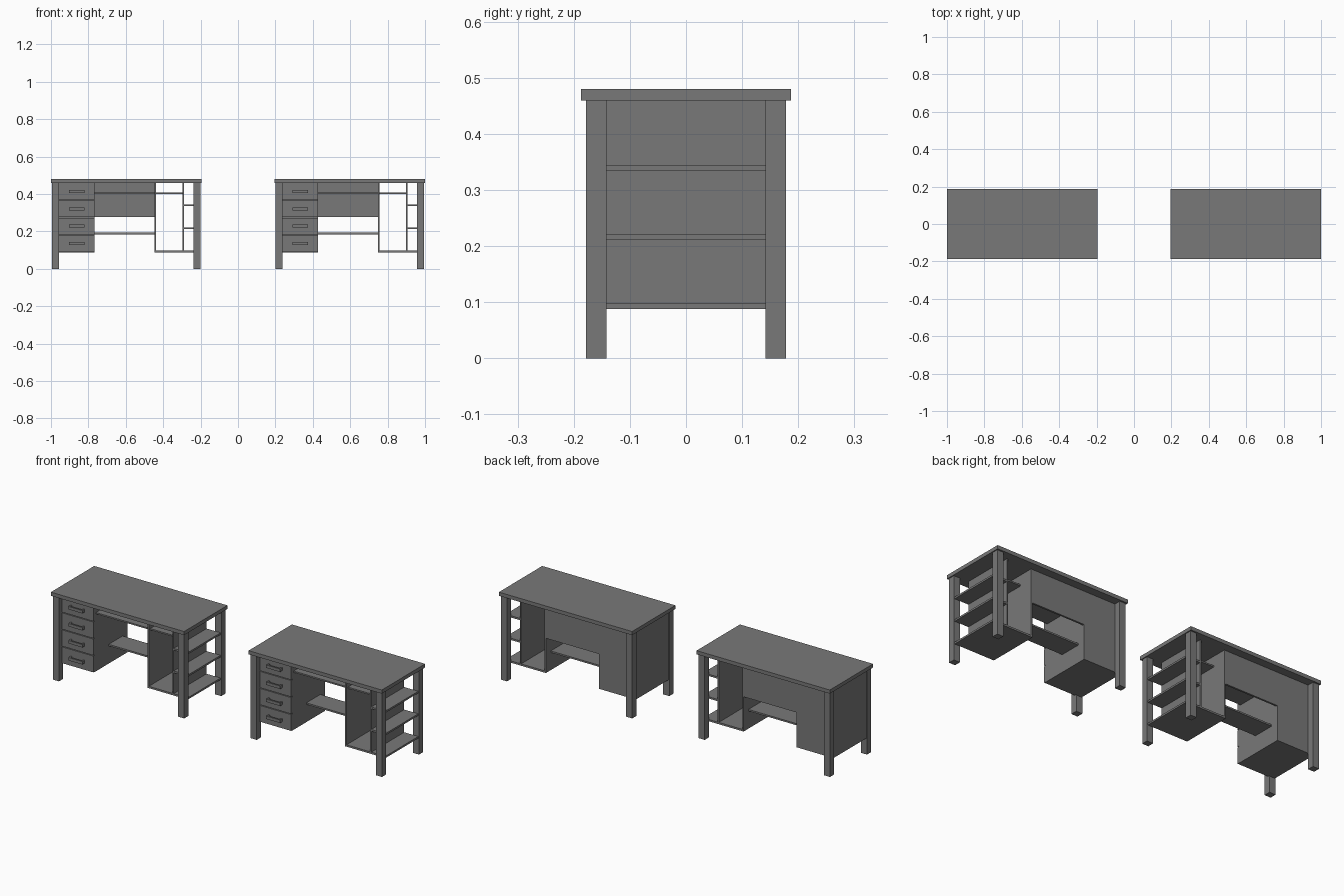
import bpy
import bmesh
from mathutils import Matrix, Vector

cube = bpy.data.objects.get("Cube")
if cube:
    bpy.data.objects.remove(cube, do_unlink=True)

grey = bpy.data.materials.new("dark grey wood")
grey.use_nodes = True
colour = (0.19, 0.19, 0.19, 1)
grey.diffuse_color = colour
grey.node_tree.nodes["Principled BSDF"].inputs["Base Color"].default_value = colour

DESK_X = 0.5975      # each desk's distance from the middle
TOP_Z = 0.46         # underside of the tabletop
BASE_Z = 0.088       # underside of the drawers and shelves
OUT, LEG_IN = 0.397, 0.36
DEPTH = 0.142        # half depth between the legs
BOARD = 0.01


def box(bm, x, y, z):
    """Add a box given (low, high) ranges on the three axes."""
    ranges = (x, y, z)
    centre = Vector([(a + b) / 2 for a, b in ranges])
    size = [b - a for a, b in ranges]
    matrix = Matrix.Translation(centre) @ Matrix.Diagonal((*size, 1))
    bmesh.ops.create_cube(bm, size=1, matrix=matrix)


def part(name, *boxes):
    """Make one part from boxes and place it in both desks."""
    bm = bmesh.new()
    for b in boxes:
        box(bm, *b)
    mesh = bpy.data.meshes.new(name)
    bm.to_mesh(mesh)
    bm.free()
    mesh.materials.append(grey)
    for side, place in (("right", -DESK_X), ("left", DESK_X)):
        obj = bpy.data.objects.new(f"{side}_desk_{name}", mesh)
        obj.location.x = place
        bpy.context.collection.objects.link(obj)


full = (-DEPTH, DEPTH)
upright = (BASE_Z, TOP_Z)

# Tabletop and legs
part("tabletop", ((-0.4025, 0.4025), (-0.187, 0.187), (TOP_Z, 0.48)))
for sx, x_name in ((-1, "right"), (1, "left")):
    for sy, y_name in ((-1, "front"), (1, "back")):
        x = sorted((sx * LEG_IN, sx * OUT))
        y = sorted((sy * DEPTH, sy * 0.178))
        part(f"{y_name}_{x_name}_leg", (x, y, (0, TOP_Z)))

# Drawer pedestal
drawer_in = -0.17
part("drawer_pedestal", ((-OUT + 0.004, drawer_in), full, upright))

# Drawer fronts with bracket handles
step = (TOP_Z - BASE_Z) / 4
face_y = -DEPTH - BOARD
mid = (-LEG_IN + drawer_in) / 2
for i in range(4):
    z = BASE_Z + i * step
    part(f"drawer_front_{i + 1}",
         ((-LEG_IN + 0.001, drawer_in), (face_y, -DEPTH), (z + 0.002, z + step - 0.002)))
    hz = (z + step / 2 - 0.008, z + step / 2 + 0.008)
    bar_y = (face_y - 0.02, face_y - 0.012)
    post_y = (face_y - 0.012, face_y)
    part(f"drawer_handle_{i + 1}",
         ((mid - 0.042, mid + 0.042), bar_y, hz),
         ((mid - 0.042, mid - 0.034), post_y, hz),
         ((mid + 0.034, mid + 0.042), post_y, hz))

# Open cabinet: two uprights and the bottom board
cab_in, cab_out = 0.15, 0.3
part("cabinet_inner_panel", ((cab_in, cab_in + 0.008), full, upright))
part("cabinet_divider", ((cab_out, cab_out + 0.008), full, upright))
part("cabinet_bottom", ((cab_in + 0.008, cab_out), full, (BASE_Z, BASE_Z + BOARD)))

# Open end shelves
for i, z in enumerate((BASE_Z, 0.212, 0.335)):
    part(f"end_shelf_{i + 1}", ((cab_out + 0.008, OUT - 0.004), full, (z, z + BOARD)))

# Knee space: back panel, tray and low shelf
knee = (drawer_in, cab_in)
part("back_panel", (knee, (DEPTH - BOARD, DEPTH), (0.278, TOP_Z)))
part("tray", ((drawer_in, cab_out), (-0.13, 0.065), (0.401, 0.409)))
part("low_shelf", (knee, (-0.02, 0.1), (0.184, 0.193)))
